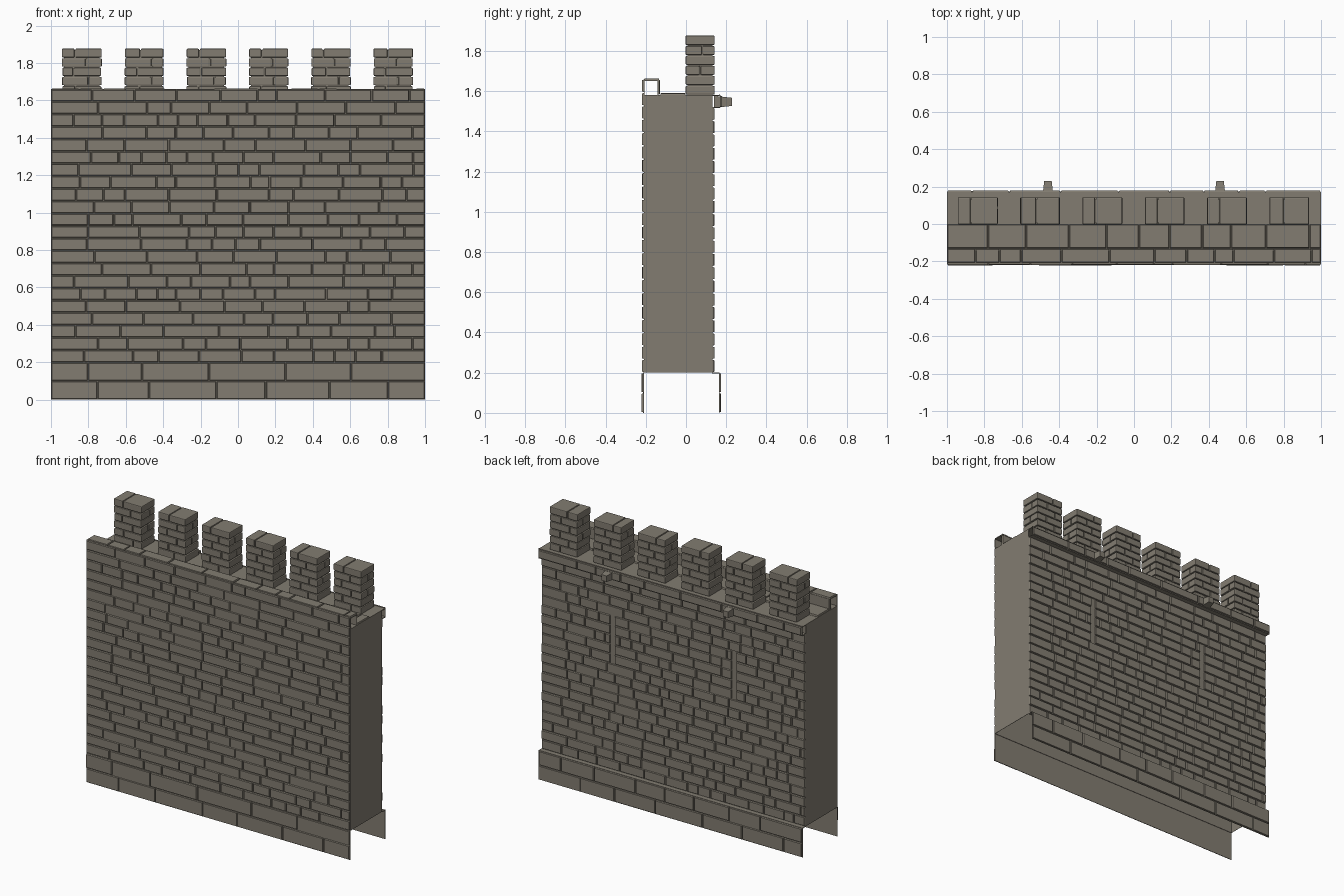
import bpy, bmesh, random
from mathutils import Vector

random.seed(7)
if "Cube" in bpy.data.objects:
    bpy.data.objects.remove(bpy.data.objects["Cube"])

X, Y, Z = Vector((1, 0, 0)), Vector((0, 1, 0)), Vector((0, 0, 1))

# One stone colour throughout; joints are modelled as chamfered grooves
STONE = bpy.data.materials.new("stone")
STONE.use_nodes = True
STONE.diffuse_color = (0.224, 0.203, 0.165, 1)
STONE.node_tree.nodes["Principled BSDF"].inputs["Base Color"].default_value = STONE.diffuse_color
STONE.node_tree.nodes["Principled BSDF"].inputs["Roughness"].default_value = 0.9


def finish(bm, name):
    mesh = bpy.data.meshes.new(name)
    bm.to_mesh(mesh)
    bm.free()
    mesh.materials.append(STONE)
    ob = bpy.data.objects.new(name, mesh)
    bpy.context.collection.objects.link(ob)
    return ob


def frustum(bm, o, u, v, u0, u1, v0, v1, d0, d1, inset=0.0):
    """Block standing on the plane (o, u, v), its outer face shrunk by inset."""
    n = u.cross(v)
    i = inset

    def ring(a, b, c, d, h):
        return [bm.verts.new(o + u * p + v * q + n * h) for p, q in ((a, c), (b, c), (b, d), (a, d))]

    lo = ring(u0, u1, v0, v1, d0)
    hi = ring(u0 + i, u1 - i, v0 + i, v1 - i, d1)
    bm.faces.new(hi)
    bm.faces.new(lo[::-1])
    for k in range(4):
        j = (k + 1) % 4
        bm.faces.new((lo[k], lo[j], hi[j], hi[k]))


def box(name, x0, x1, y0, y1, z0, z1):
    bm = bmesh.new()
    frustum(bm, Vector((0, 0, 0)), X, Y, x0, x1, y0, y1, z0, z1)
    return finish(bm, name)


def cuts(length, shortest, longest):
    """Random joint positions along one course."""
    pos, at = [0.0], random.uniform(0.4, 1) * longest
    while at < length - shortest * 0.4:
        pos.append(at)
        at += random.uniform(shortest, longest)
    return pos + [length]


def brick_panel(name, o, u, v, length, courses, height, shortest, longest, slits=(), slit_rows=()):
    """Backing plate faced with courses of chamfered bricks, open at the slits."""
    bm = bmesh.new()
    o = Vector(o)
    gap = 0.002
    frustum(bm, o, u, v, 0, length, 0, courses * height, 0, 0.003)
    for row in range(courses):
        joints = cuts(length, shortest, longest)
        holes = slits if row in slit_rows else ()
        for a, b in holes:
            joints = [j for j in joints if not a - 0.03 < j < b + 0.03] + [a, b]
        joints.sort()
        for a, b in zip(joints, joints[1:]):
            if any(abs(a - h[0]) < 0.001 for h in holes):
                continue
            top = 0.011 + random.uniform(-0.0015, 0.0015)
            frustum(bm, o, u, v, a + gap, b - gap, row * height + gap, (row + 1) * height - gap,
                    0.001, top, 0.0035)
    return finish(bm, name)


# Hollow body, open underneath: end walls and deck
for side, sx in (("right", -1), ("left", 1)):
    box(side + "_end_wall", sx - 0.002 * (sx > 0), sx + 0.002 * (sx < 0), -0.208, 0.131, 0.2, 1.58)
box("deck", -1, 1, -0.208, 0.17, 1.576, 1.581)

# Front facing: two tall base courses, then regular courses up to the parapet top
brick_panel("front_base_courses", (-1, -0.21, 0), X, Z, 2, 2, 0.1, 0.25, 0.42)
brick_panel("front_facing", (-1, -0.207, 0.2), X, Z, 2, 22, 1.46 / 22, 0.1, 0.3)

# Back facing with two narrow slits, above a projecting base
brick_panel("back_facing", (1, 0.13, 0.2), -X, Z, 2, 20, 0.066, 0.07, 0.22,
            slits=((0.525, 0.555), (1.445, 1.475)), slit_rows=range(11, 16))
brick_panel("back_base_courses", (1, 0.163, 0), -X, Z, 2, 2, 0.1, 0.22, 0.36)
box("back_base_ledge", -1, 1, 0.13, 0.166, 0.197, 0.2)

# Hollow parapet along the front: top and inner face
brick_panel("parapet_top", (-1, -0.21, 1.652), X, Y, 2, 1, 0.08, 0.1, 0.28)
brick_panel("parapet_inner_face", (1, -0.142, 1.58), -X, Z, 2, 1, 0.078, 0.14, 0.3)

# Walkway slabs
brick_panel("walkway_slabs", (-1, -0.13, 1.579), X, Y, 2, 1, 0.13, 0.15, 0.26)

# Cornice along the back
brick_panel("cornice_face", (1, 0.168, 1.52), -X, Z, 2, 1, 0.06, 0.14, 0.32)
box("cornice_underside", -1, 1, 0.13, 0.17, 1.517, 1.522)
box("cornice_rim", -1, 1, 0.163, 0.17, 1.58, 1.584)

# Tapered water spouts
for side, sx in (("right", -1), ("left", 1)):
    bm = bmesh.new()
    frustum(bm, Vector((sx * 0.46, 0.14, 1.547)), -X, Z, -0.03, 0.03, -0.03, 0.03, 0, 0.09, 0.01)
    finish(bm, side + "_spout")


def merlon(index, cx):
    """Stack of bevelled blocks around a solid core."""
    w, y0, y1, z0, z1, rows = 0.214, -0.002, 0.142, 1.58, 1.877, 6
    h = (z1 - z0) / rows
    g = 0.0025
    x0 = cx - w / 2
    box(f"merlon_core_{index}", x0 + 0.012, x0 + w - 0.012, y0 + 0.01, y1 - 0.01, z0, z1 - 0.006)
    bm = bmesh.new()
    o = Vector((0, 0, 0))
    for r in range(rows):
        split = w * (random.uniform(0.28, 0.42) if r % 2 else random.uniform(0.58, 0.72))
        shrink = random.uniform(0, 0.004)
        last = r == rows - 1
        for a, b in ((shrink, split - g), (split + g, w - shrink)):
            bottom, top = z0 + r * h + g, z0 + (r + 1) * h - (0 if last else g)
            parts = [(y0, y1)]
            # some courses also break across the depth
            if r % 2 == 0 and 0 < r:
                mid = random.uniform(0.05, 0.09)
                parts = [(y0, mid - g), (mid + g, y1)]
            for c, d in parts:
                frustum(bm, o, X, Y, x0 + a, x0 + b, c, d, bottom, top)
    ob = finish(bm, f"merlon_{index}")
    bevel = ob.modifiers.new("worn_edges", "BEVEL")
    bevel.width = 0.005
    bevel.segments = 2
    bevel.limit_method = "ANGLE"


for k in range(6):
    merlon(k + 1, -0.835 + k * 0.333)
